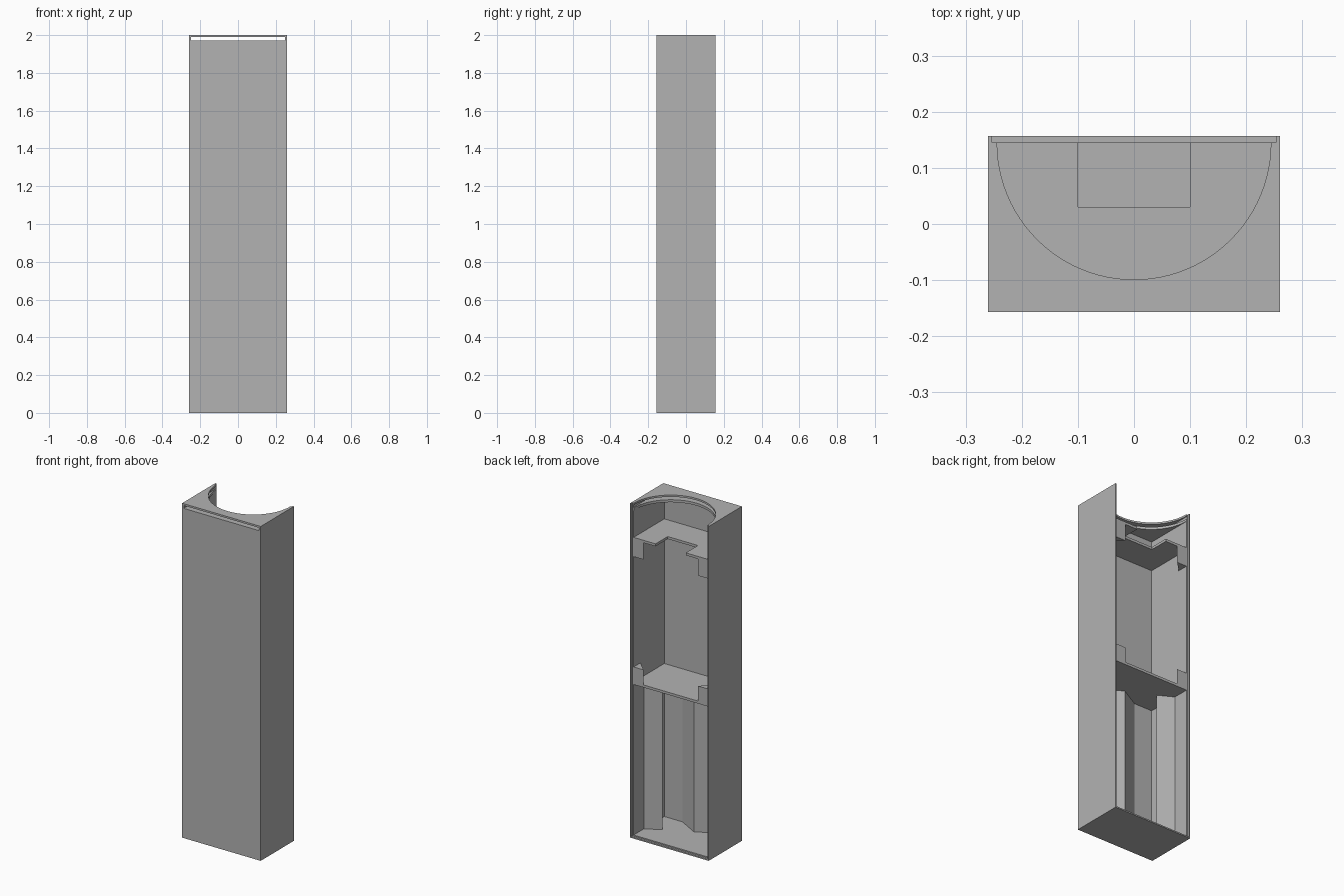
import bpy, bmesh, math

if "Cube" in bpy.data.objects:
    bpy.data.objects.remove(bpy.data.objects["Cube"], do_unlink=True)

grey = bpy.data.materials.new("plain_grey")
grey.use_nodes = True
grey.diffuse_color = (0.45, 0.45, 0.45, 1)
grey.node_tree.nodes["Principled BSDF"].inputs["Base Color"].default_value = (0.45, 0.45, 0.45, 1)


def prism(name, outline, z0, z1):
    """Extrude a plan outline of (x, y) points from z0 to z1."""
    bm = bmesh.new()
    base = bm.faces.new([bm.verts.new((x, y, z0)) for x, y in outline])
    top = bmesh.ops.extrude_face_region(bm, geom=[base])["geom"]
    moved = [g for g in top if isinstance(g, bmesh.types.BMVert)]
    bmesh.ops.translate(bm, vec=(0, 0, z1 - z0), verts=moved)
    bmesh.ops.recalc_face_normals(bm, faces=bm.faces)
    mesh = bpy.data.meshes.new(name)
    bm.to_mesh(mesh)
    bm.free()
    mesh.materials.append(grey)
    ob = bpy.data.objects.new(name, mesh)
    bpy.context.collection.objects.link(ob)
    return ob


def rect(half_x, y0, y1):
    return [(-half_x, y0), (half_x, y0), (half_x, y1), (-half_x, y1)]


def cut(target, cutter):
    """Subtract the cutter, bake the result and drop the cutter."""
    cutter.hide_render = True
    mod = target.modifiers.new("cut", "BOOLEAN")
    mod.operation, mod.solver, mod.object = "DIFFERENCE", "EXACT", cutter
    bpy.context.view_layer.update()
    graph = bpy.context.evaluated_depsgraph_get()
    baked = bpy.data.meshes.new_from_object(target.evaluated_get(graph))
    target.modifiers.clear()
    target.data = baked
    bpy.data.objects.remove(cutter, do_unlink=True)


IN, BACK, FRONT = 0.245, 0.145, -0.145   # inner faces of the casing
FLOOR, MID, UPPER, THICK = 0.015, 0.915, 1.78, 0.015

# Casing: hollow box open at the back
casing = prism("casing", rect(0.26, -0.157, 0.157), 0, 2)
cut(casing, prism("cavity", rect(IN, FRONT, 0.2), FLOOR, 1.957))
# Recess for a back panel, running out through the top
cut(casing, prism("back_recess", rect(0.253, BACK, 0.21), 0.008, 2.1))
# Half-round opening in the top
circle = [(0.244 * math.cos(math.tau * i / 96), BACK + 0.244 * math.sin(math.tau * i / 96))
          for i in range(96)]
cut(casing, prism("round_opening", circle, 1.94, 2.05))
# Slot for a sliding lid
cut(casing, prism("lid_slot", rect(0.249, -0.2, 0.22), 1.972, 1.989))

# Shelves
prism("middle_shelf", rect(IN, FRONT, BACK), MID, MID + THICK)
prism("upper_shelf", [(-IN, FRONT), (IN, FRONT), (IN, BACK), (0.1, BACK), (0.1, 0.03),
                      (-0.1, 0.03), (-0.1, BACK), (-IN, BACK)], UPPER, UPPER + THICK)

# Ridge along the front wall of the lower compartment
prism("front_ridge", [(-0.125, FRONT), (0.125, FRONT), (0, -0.075)], FLOOR, MID)

# Side ridges and corner screw blocks, mirrored
for side, s in (("left", 1), ("right", -1)):
    prism(side + "_ridge", [(s * IN, 0.048), (s * 0.157, 0), (s * IN, -0.048)], FLOOR, MID)
    corner = [(s * IN, BACK), (s * 0.18, BACK), (s * IN, 0.08)]
    prism(side + "_lower_block", corner, MID + THICK, 1.02)
    prism(side + "_upper_block", corner, 1.68, UPPER)
